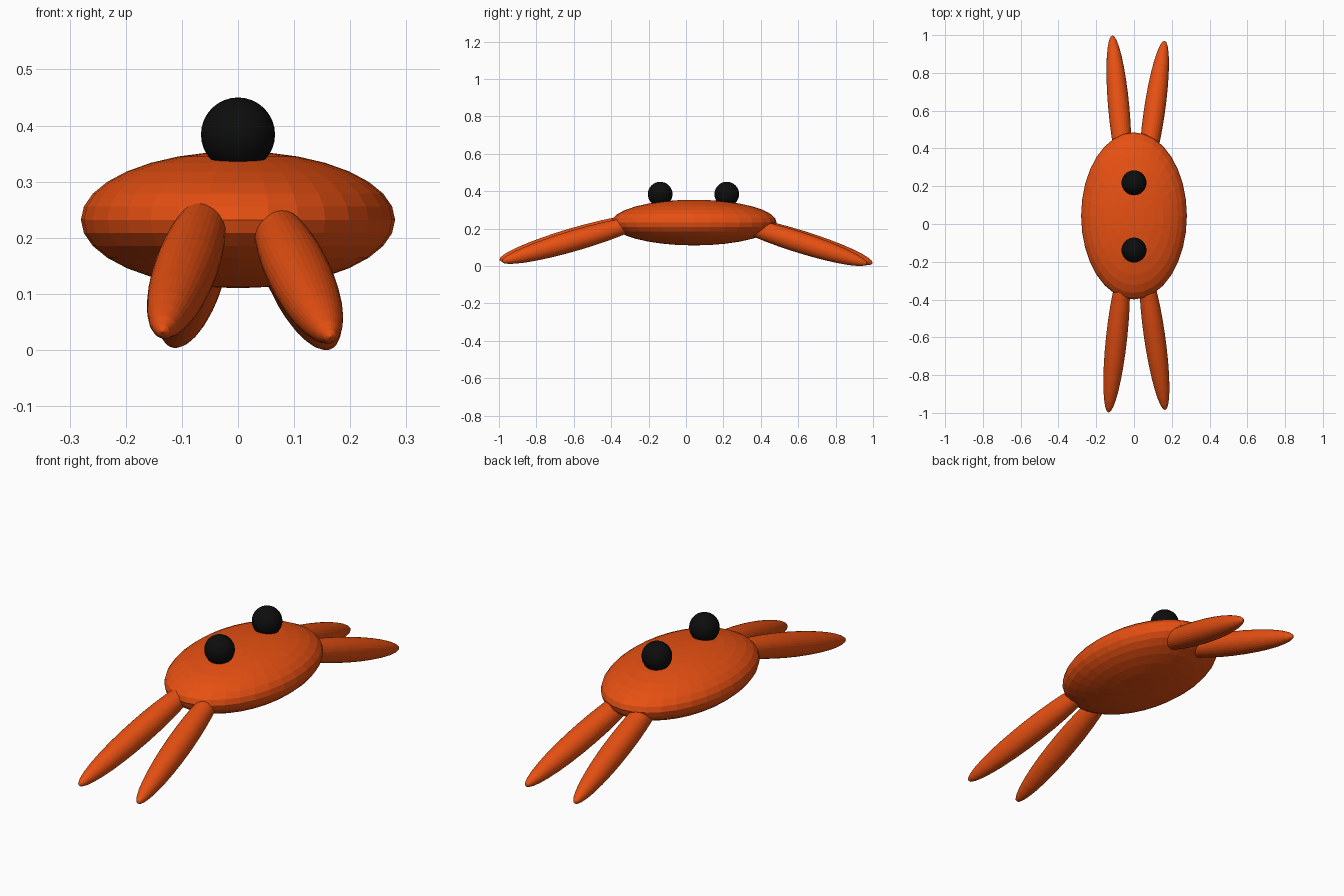
import bpy
from mathutils import Matrix, Vector

if "Cube" in bpy.data.objects:
    bpy.data.objects.remove(bpy.data.objects["Cube"])


def material(name, color):
    m = bpy.data.materials.new(name)
    m.diffuse_color = (*color, 1)
    m.use_nodes = True
    m.node_tree.nodes["Principled BSDF"].inputs["Base Color"].default_value = m.diffuse_color
    return m


orange = material("orange_shell", (0.8, 0.08, 0.006))
black = material("black_eye", (0.004, 0.004, 0.004))


def ellipsoid(name, center, radii, mat, axis=(0, 0, 1), smooth=False):
    """UV sphere stretched to radii, with its pole turned along axis."""
    bpy.ops.mesh.primitive_uv_sphere_add(segments=32, ring_count=16, radius=1)
    ob = bpy.context.object
    ob.name = name
    turn = Vector(axis).to_track_quat('Z', 'Y').to_matrix().to_4x4()
    if tuple(axis) == (0, 0, 1):
        turn = Matrix.Identity(4)
    ob.data.transform(turn @ Matrix.Diagonal((*radii, 1)))
    ob.location = center
    ob.data.materials.append(mat)
    if smooth:
        bpy.ops.object.shade_smooth()
    return ob


# Flattened oval body
ellipsoid("body", (0, 0.043, 0.232), (0.28, 0.442, 0.122), orange)

# Two round eyes on top
for name, y in (("front_eye", -0.138), ("back_eye", 0.218)):
    ellipsoid(name, (0, y, 0.384), (0.066,) * 3, black, smooth=True)

# Four tapered legs: centre, and half-axis pointing to the foot
legs = {
    "front_left_leg": ((-0.092, -0.60, 0.148), (-0.043, -0.398, -0.116)),
    "front_right_leg": ((0.108, -0.59, 0.138), (0.057, -0.395, -0.115)),
    "back_left_leg": ((-0.080, 0.61, 0.135), (-0.035, 0.388, -0.120)),
    "back_right_leg": ((0.107, 0.59, 0.132), (0.055, 0.380, -0.121)),
}
for name, (center, axis) in legs.items():
    ellipsoid(name, center, (0.056, 0.056, Vector(axis).length), orange, axis)
